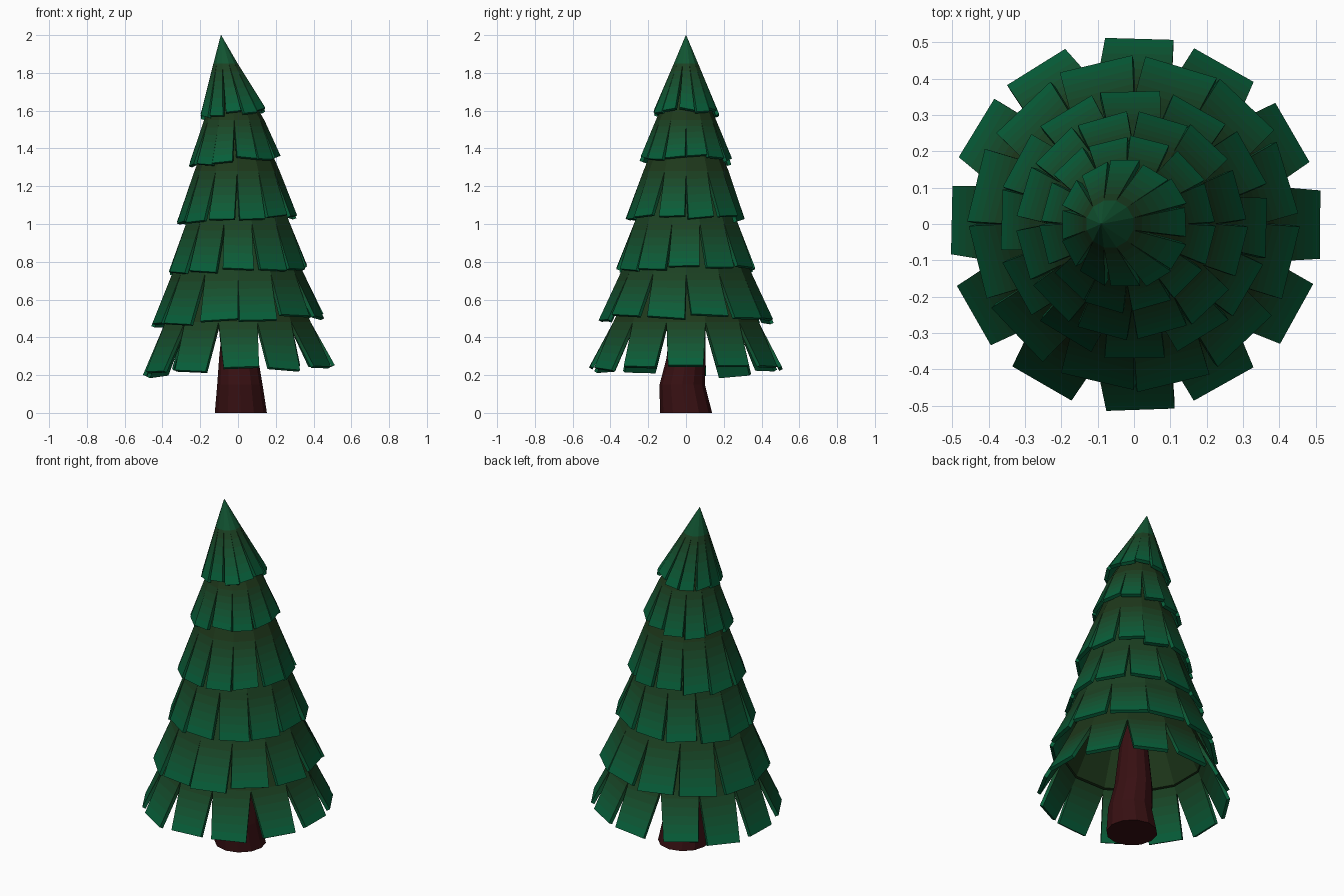
import bpy, bmesh, math, random
from mathutils import Vector

if "Cube" in bpy.data.objects:
    bpy.data.objects.remove(bpy.data.objects["Cube"])

random.seed(11)
SIDES = 12
STEP = 2 * math.pi / SIDES
BANDS = 6


def material(name, rgb):
    m = bpy.data.materials.new(name)
    m.diffuse_color = (*rgb, 1)
    m.use_nodes = True
    m.node_tree.nodes["Principled BSDF"].inputs["Base Color"].default_value = m.diffuse_color
    return m


def mix(a, b, t):
    return tuple(p + (q - p) * t for p, q in zip(a, b))


OLIVE, GREEN = (0.013, 0.04, 0.011), (0.002, 0.115, 0.042)
needles = [material(f"needles_{i}", mix(OLIVE, GREEN, i / BANDS)) for i in range(BANDS + 1)]
bark = material("bark", (0.038, 0.005, 0.006))


def finish(name, bm, mats):
    bmesh.ops.recalc_face_normals(bm, faces=bm.faces)
    me = bpy.data.meshes.new(name)
    bm.to_mesh(me)
    bm.free()
    for m in mats:
        me.materials.append(m)
    ob = bpy.data.objects.new(name, me)
    bpy.context.collection.objects.link(ob)


def ring(bm, cx, cy, z, r, phase=0.0):
    return [bm.verts.new((cx + r * math.cos(phase + i * STEP),
                          cy + r * math.sin(phase + i * STEP), z)) for i in range(SIDES)]


def loft(bm, rings):
    """Skin neighbouring rings and cap both ends."""
    faces = []
    for a, b in zip(rings, rings[1:]):
        for i in range(SIDES):
            j = (i + 1) % SIDES
            faces.append(bm.faces.new((a[i], a[j], b[j], b[i])))
    faces.append(bm.faces.new(rings[0]))
    faces.append(bm.faces.new(rings[-1]))
    return faces


def flap(bm, top_l, top_r, bot_l, bot_r, thick=0.02):
    """Slab hanging from a cone edge, greener towards its tip."""
    n = (top_r - top_l).cross(bot_l - top_l).normalized()
    if n.z < 0:
        n = -n
    loops = []
    for k in range(BANDS + 1):
        l, r = top_l.lerp(bot_l, k / BANDS), top_r.lerp(bot_r, k / BANDS)
        loops.append([bm.verts.new(p) for p in (l, r, r - n * thick, l - n * thick)])
    for k in range(BANDS):
        for i in range(4):
            j = (i + 1) % 4
            f = bm.faces.new((loops[k][i], loops[k][j], loops[k + 1][j], loops[k + 1][i]))
            f.material_index = k + 1
    bm.faces.new(loops[0]).material_index = 1
    bm.faces.new(loops[-1]).material_index = BANDS


def tier(name, offset, top, hinge, tip, width, cone_mat):
    """top, hinge, tip are (centre x, z, radius); width is the flap tip width."""
    bm = bmesh.new()
    phase = (offset - 0.5) * STEP
    k = 1 / math.cos(STEP / 2)
    upper = ring(bm, top[0], 0, top[1], top[2] * k, phase)
    lower = ring(bm, hinge[0], 0, hinge[1], hinge[2] * k, phase)
    # hollow underside
    inner = ring(bm, hinge[0], 0, hinge[1], (hinge[2] - 0.022) * k, phase)
    roof = ring(bm, top[0], 0, top[1] - 0.03, max(top[2] - 0.012, 0.001) * k, phase)
    for f in loft(bm, [roof, inner, lower, upper]):
        f.material_index = cone_mat
    edges = [v.co.copy() for v in lower]
    for i in range(SIDES):
        a = (i + offset) * STEP + random.uniform(-0.035, 0.035)
        out = Vector((math.cos(a), math.sin(a), 0))
        side = Vector((-out.y, out.x, 0)) * width / 2
        # the tiers lean a little towards -x
        z = tip[1] + 0.022 * out.x + random.uniform(-0.013, 0.013)
        mid = Vector((tip[0], 0, z)) + out * (tip[2] + random.uniform(-0.006, 0.006))
        roll = Vector((0, 0, random.uniform(-0.008, 0.008)))
        flap(bm, edges[i], edges[(i + 1) % SIDES], mid - side - roll, mid + side + roll)
    finish(name, bm, needles)


# branch tiers, bottom to top
tier("branch_tier_1", 0.0, (0, 0.75, 0.26), (0, 0.48, 0.385), (0, 0.23, 0.507), 0.188, 0)
tier("branch_tier_2", 0.5, (0, 1.00, 0.23), (0, 0.74, 0.335), (0, 0.49, 0.447), 0.205, 1)
tier("branch_tier_3", 0.0, (0, 1.25, 0.18), (0, 1.01, 0.272), (0, 0.755, 0.367), 0.165, 1)
tier("branch_tier_4", 0.5, (-0.01, 1.50, 0.13), (-0.005, 1.28, 0.218), (-0.005, 1.025, 0.308), 0.14, 0)
tier("branch_tier_5", 0.5, (-0.045, 1.74, 0.07), (-0.02, 1.55, 0.154), (-0.015, 1.335, 0.236), 0.11, 0)
tier("tree_top", 0.0, (-0.09, 2.0, 0.001), (-0.066, 1.85, 0.064), (-0.025, 1.59, 0.172), 0.08, 4)

# bent trunk
bm = bmesh.new()
loft(bm, [ring(bm, *p) for p in ((0.015, 0, 0, 0.138), (0.01, -0.02, 0.15, 0.12),
                                 (0.003, 0, 0.29, 0.103), (0, 0, 0.75, 0.055))])
finish("trunk", bm, [bark])
